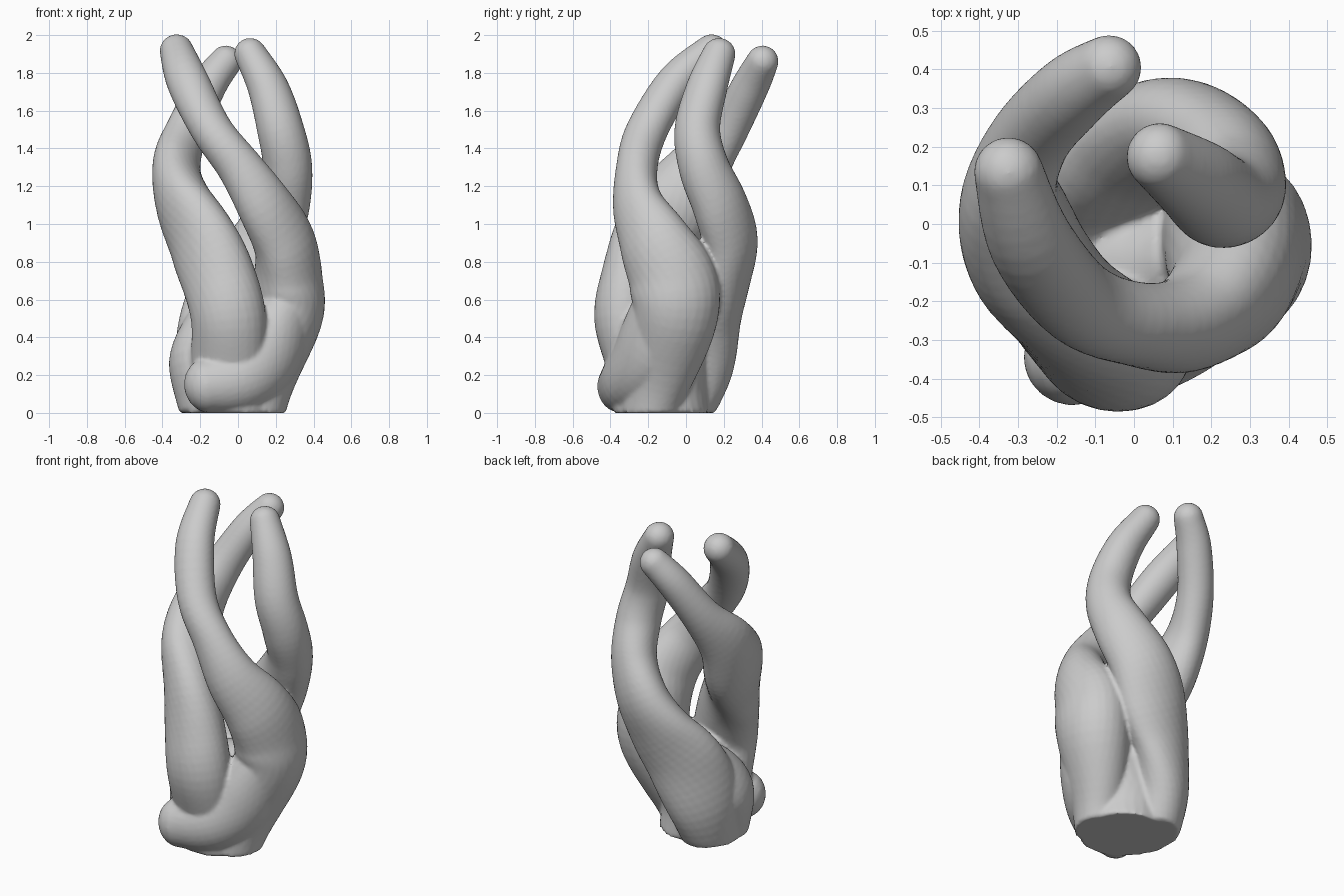
import bpy, bmesh, math
from mathutils import Vector

if "Cube" in bpy.data.objects:
    bpy.data.objects.remove(bpy.data.objects["Cube"])

SIDES = 28


def spline(keys, steps=6):
    # Catmull-Rom through rows of (x, y, z, half_width, half_thickness)
    pts = [keys[0]] + keys + [keys[-1]]
    out = []
    for i in range(1, len(pts) - 2):
        p0, p1, p2, p3 = pts[i - 1:i + 3]
        for s in range(steps):
            t = s / steps
            out.append([0.5 * (2 * b + (c - a) * t + (2 * a - 5 * b + 4 * c - d) * t * t
                               + (3 * b - a - 3 * c + d) * t ** 3)
                        for a, b, c, d in zip(p0, p1, p2, p3)])
    out.append(list(keys[-1]))
    return out


def strand(name, keys):
    # Sweep an elliptical section along the path, with rounded ends, flat at z = 0
    rows = spline(keys)
    pos = [Vector(r[:3]) for r in rows]
    n = len(rows)
    bm = bmesh.new()
    rings = []
    for i, r in enumerate(rows):
        tan = (pos[min(i + 1, n - 1)] - pos[max(i - 1, 0)]).normalized()
        rad = Vector((r[0], r[1] + 0.06, 0))
        rad = (rad - tan * rad.dot(tan)).normalized()
        side = tan.cross(rad)
        caps = [(0.0, 1.0)]
        if i in (0, n - 1):
            sgn = 1 if i else -1
            caps = [(sgn * math.sin(math.radians(d)), math.cos(math.radians(d)))
                    for d in (0, 18, 36, 54, 70, 83)][::sgn]
        for s, c in caps:
            ctr = pos[i] + tan * s * min(r[3], r[4])
            ring = []
            for k in range(SIDES):
                a = 2 * math.pi * k / SIDES
                v = ctr + c * (side * math.cos(a) * r[3] + rad * math.sin(a) * r[4])
                v.z = max(v.z, 0.0)
                ring.append(bm.verts.new(v))
            rings.append(ring)
    for lo, hi in zip(rings, rings[1:]):
        for k in range(SIDES):
            j = (k + 1) % SIDES
            bm.faces.new((lo[k], lo[j], hi[j], hi[k]))
    bm.faces.new(rings[0][::-1])
    bm.faces.new(rings[-1])
    bmesh.ops.recalc_face_normals(bm, faces=bm.faces)
    me = bpy.data.meshes.new(name)
    bm.to_mesh(me)
    bm.free()
    ob = bpy.data.objects.new(name, me)
    bpy.context.collection.objects.link(ob)
    return ob


parts = []

# Strand crossing the front, from right base to left tip
parts.append(strand("front_strand", [
    (.08, -.18, .00, .17, .16), (.12, -.16, .16, .19, .16),
    (.25, -.06, .50, .225, .195), (.265, -.07, .70, .235, .185),
    (.245, -.165, .90, .20, .155), (.14, -.255, 1.10, .155, .125),
    (.01, -.26, 1.30, .12, .11), (-.14, -.205, 1.50, .108, .112),
    (-.265, -.05, 1.75, .105, .112), (-.325, .135, 1.915, .09, .09)]))

# Strand rising on the right, wrapping the back down to the left base
parts.append(strand("right_strand", [
    (-.15, -.05, .00, .18, .16), (-.16, .045, .25, .22, .16),
    (-.09, .125, .50, .23, .15), (.03, .20, .70, .22, .14),
    (.14, .235, .90, .19, .135), (.235, .18, 1.10, .16, .13),
    (.262, .095, 1.30, .135, .13), (.225, .06, 1.50, .12, .125),
    (.16, .11, 1.72, .105, .112), (.065, .175, 1.90, .085, .088)]))

# Broad strand on the left, ending at the back tip
parts.append(strand("left_strand", [
    (-.04, -.24, .00, .19, .14), (-.05, -.27, .25, .20, .15),
    (-.05, -.315, .50, .20, .17), (-.10, -.28, .70, .205, .165),
    (-.185, -.20, .90, .22, .155), (-.285, -.065, 1.10, .22, .15),
    (-.325, .07, 1.30, .168, .122), (-.27, .22, 1.50, .115, .105),
    (-.16, .34, 1.73, .098, .10), (-.065, .405, 1.86, .085, .085)]))

# Lobes that spread from the strands round the base
parts.append(strand("front_foot", [
    (.27, -.08, .58, .19, .15), (.17, -.19, .33, .20, .165),
    (.02, -.29, .185, .18, .155), (-.16, -.345, .145, .145, .125)]))
parts.append(strand("left_foot", [
    (-.07, .10, .50, .17, .12), (-.17, .00, .40, .18, .13),
    (-.225, -.10, .27, .17, .14), (-.20, -.14, .06, .14, .12)]))

# Solid core closing the bottom of the hollow
parts.append(strand("base_core", [
    (-.03, -.13, .00, .25, .25), (-.03, -.12, .15, .25, .23),
    (.01, -.09, .40, .23, .20)]))

# Fuse the parts into one smooth sculpted body
bpy.ops.object.select_all(action='DESELECT')
for ob in parts:
    ob.select_set(True)
bpy.context.view_layer.objects.active = parts[0]
bpy.ops.object.join()
body = bpy.context.view_layer.objects.active
body.name = "twisted_strands"
remesh = body.modifiers.new("fuse", 'REMESH')
remesh.mode = 'VOXEL'
remesh.voxel_size = 0.012
remesh.use_smooth_shade = True
relax = body.modifiers.new("relax", 'SMOOTH')
relax.factor = 0.5
relax.iterations = 3
